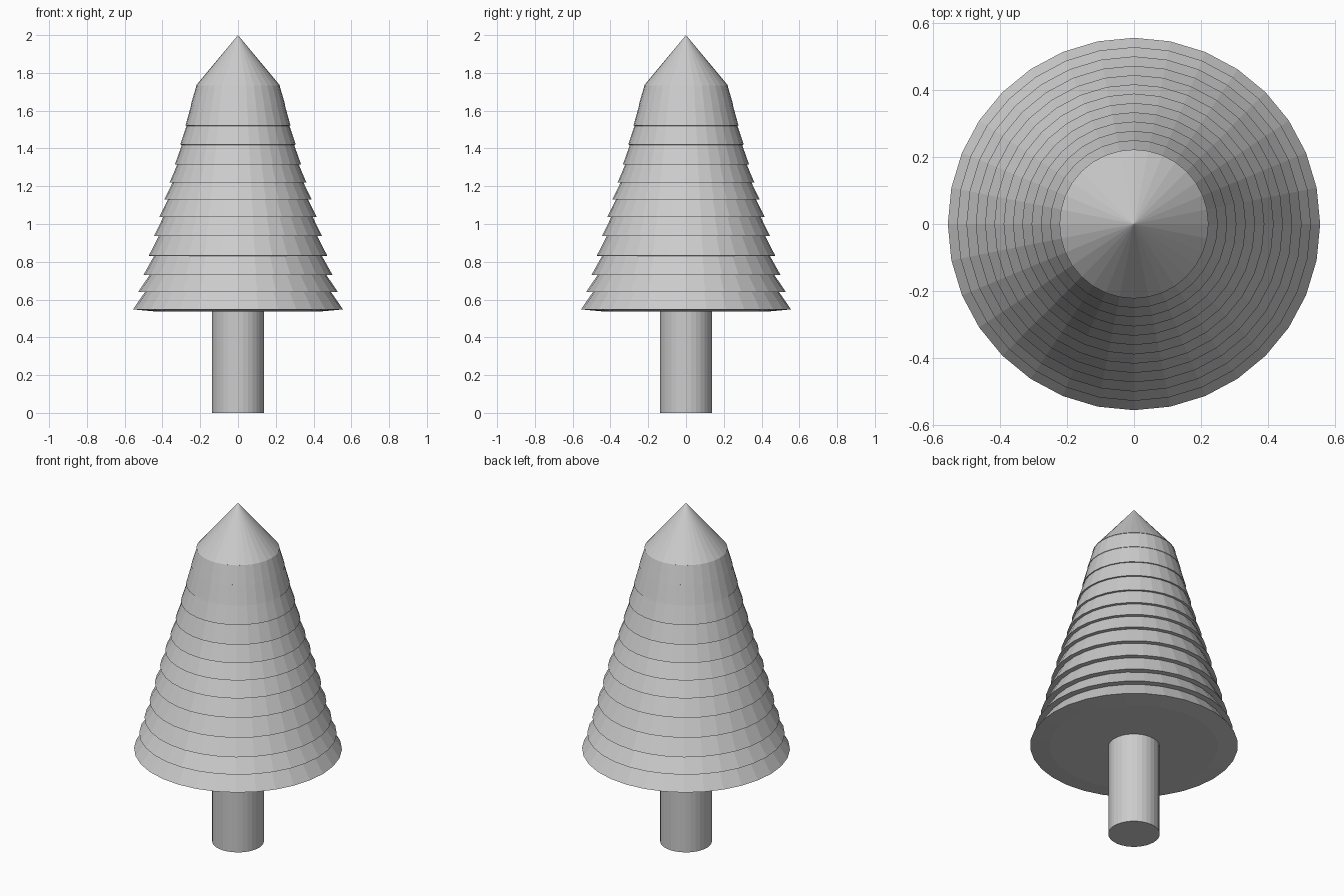
import bpy, bmesh
from math import sin, cos, pi

if "Cube" in bpy.data.objects:
    bpy.data.objects.remove(bpy.data.objects["Cube"])

SIDES = 32


def lathe(name, profile, sides=SIDES):
    """Revolve (radius, z) points around z; zero radius makes a pole."""
    bm = bmesh.new()
    rings = []
    for r, z in profile:
        if r == 0:
            rings.append([bm.verts.new((0, 0, z))] * sides)
        else:
            rings.append([bm.verts.new((r * cos(2 * pi * i / sides),
                                        r * sin(2 * pi * i / sides), z))
                          for i in range(sides)])
    for a, b in zip(rings, rings[1:]):
        for i in range(sides):
            j = (i + 1) % sides
            quad = [a[i], a[j], b[j], b[i]]
            bm.faces.new(list(dict.fromkeys(quad)))
    bmesh.ops.recalc_face_normals(bm, faces=bm.faces)
    me = bpy.data.meshes.new(name)
    bm.to_mesh(me)
    bm.free()
    ob = bpy.data.objects.new(name, me)
    bpy.context.collection.objects.link(ob)
    return ob


# Trunk
lathe("trunk", [(0, 0), (0.138, 0), (0.138, 0.56), (0, 0.56)])

# Foliage: stacked skirts whose overhang fades out towards the top
rim_z = [0.548, 0.64, 0.73, 0.832, 0.937, 1.038, 1.131, 1.221, 1.316,
         1.42, 1.521, 1.63, 1.733]
profile = [(0, 0.538), (0.45, 0.538)]
for i, z in enumerate(rim_z):
    r = 0.556 - 0.0278 * i
    if i:
        overhang = max(0.002, 0.035 - 0.0033 * (i - 1))
        profile.append((r - overhang, z - 0.001))
    profile.append((r, z))
profile.append((0, 2.0))
lathe("foliage", profile)
